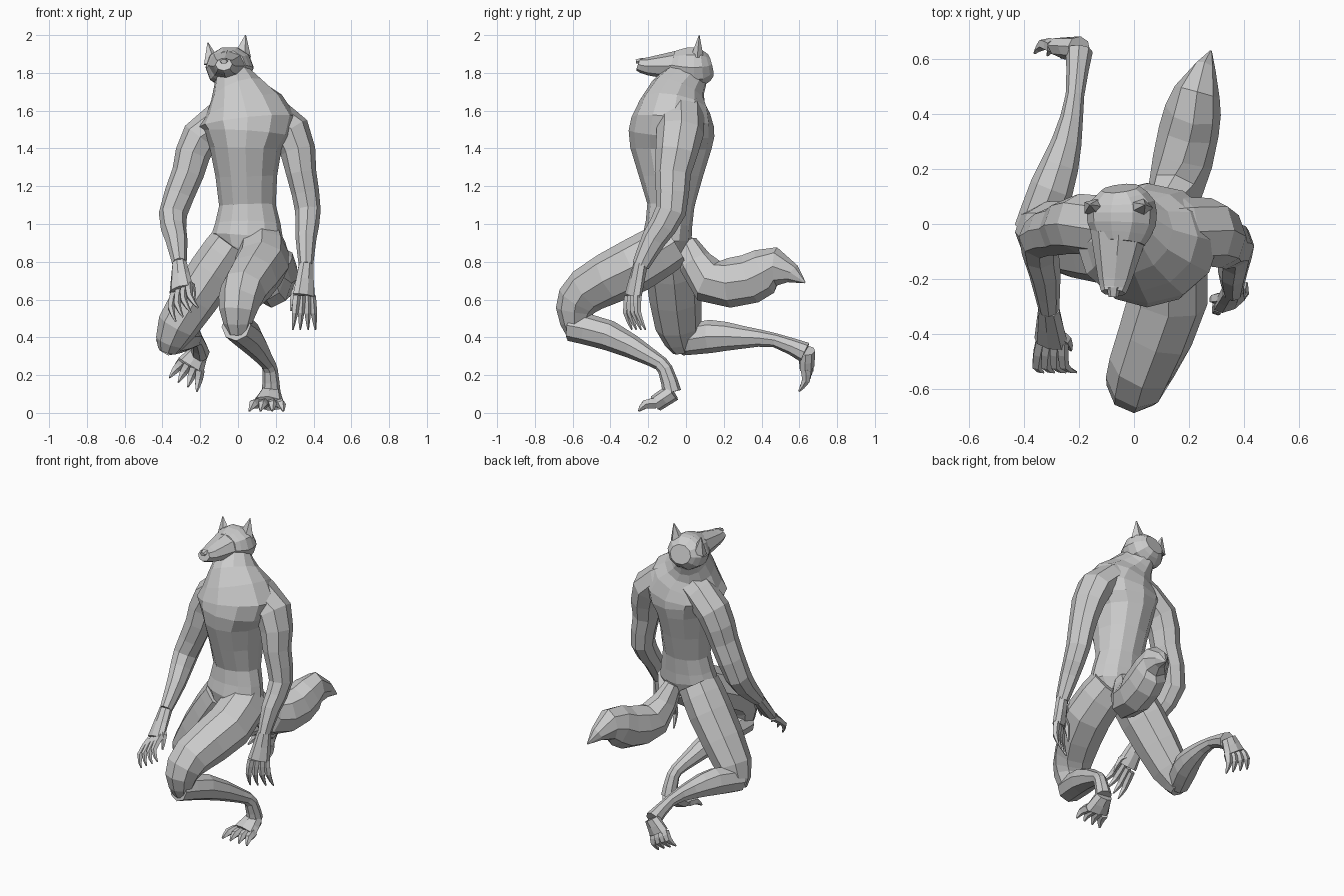
import bpy
import bmesh
import math
from mathutils import Vector

default_cube = bpy.data.objects.get("Cube")
if default_cube:
    bpy.data.objects.remove(default_cube, do_unlink=True)

# One plain grey for the whole figure
fur = bpy.data.materials.new("plain_grey")
fur.use_nodes = True
grey = (.6, .6, .6, 1)
fur.diffuse_color = grey
fur.node_tree.nodes["Principled BSDF"].inputs["Base Color"].default_value = grey


def refine(stations):
    """Add a smoothly interpolated station between each neighbouring pair."""
    padded = [stations[0], *stations, stations[-1]]
    result = []
    for before, start, end, after in zip(padded, padded[1:], padded[2:], padded[3:]):
        total = start + end
        result += [start, total / 2 + (total - before - after) / 16]
    return result + [stations[-1]]


def path_direction(points, index):
    """Average the directions of the path segments that meet at a point."""
    direction = Vector()
    for start, end in zip(points, points[1:]):
        if points[index] in (start, end):
            direction += (end - start).normalized()
    return direction.normalized()


def skin(name, stations, flat=1, sides=8, side=(1, 0, 0)):
    """Skin rings along a path; a station is x, y, z, half width, half depth.
    Where the half depth is left out it is the half width times flat."""
    stations = refine([Vector((*s, s[3] * flat)[:5]) for s in stations])
    points = [Vector(s[:3]) for s in stations]
    mesh = bmesh.new()
    rings = []
    for index, station in enumerate(stations):
        tangent = path_direction(points, index)
        across = Vector(side)
        across = (across - tangent * across.dot(tangent)).normalized()
        deep = tangent.cross(across)
        ring = []
        for corner in range(sides):
            angle = math.tau * corner / sides
            offset = (across * math.cos(angle) * station[3]
                      + deep * math.sin(angle) * station[4])
            ring.append(mesh.verts.new(points[index] + offset))
        rings.append(ring)
    for lower, upper in zip(rings, rings[1:]):
        for corner in range(sides):
            following = (corner + 1) % sides
            mesh.faces.new((lower[corner], lower[following],
                            upper[following], upper[corner]))
    mesh.faces.new(rings[0])
    mesh.faces.new(rings[-1])
    bmesh.ops.recalc_face_normals(mesh, faces=mesh.faces[:])
    data = bpy.data.meshes.new(name)
    mesh.to_mesh(data)
    mesh.free()
    data.materials.append(fur)
    bpy.context.collection.objects.link(bpy.data.objects.new(name, data))


def digit(name, root, tip, bend, radius):
    """A bent, pointed finger or toe."""
    knuckle = root.lerp(tip, .5) + bend
    skin(name, [(*root, radius), (*knuckle, radius * .85), (*tip, radius * .2)],
         sides=5)


def paw(name, digit_name, base, ball, tip, spread, bend):
    """A flat palm or sole with a fan of four digits."""
    base, ball, tip, spread, bend = map(Vector, (base, ball, tip, spread, bend))
    size = spread.length
    skin(name, [(*base, size * .7, size * .65), (*ball, size * 1.15, size * .6)],
         side=spread)
    for number, place in enumerate((-1, -.35, .35, 1), start=1):
        digit(f"{digit_name}_{number}", ball + spread * place * .8,
              tip + spread * place * 1.2, bend, size * .38)


# Trunk from pelvis to neck
skin("torso", [
    (.03, -.1, .83, .1, .1),
    (.05, -.1, .93, .19, .13),
    (.05, -.08, 1.1, .15, .125),
    (.04, -.08, 1.4, .19, .215),
    (.05, -.07, 1.54, .26, .22),
    (0, -.04, 1.7, .15, .15),
    (-.04, .03, 1.8, .08, .1)], sides=12)

# Head, muzzle and nose
skin("head", [
    (-.05, .13, 1.84, .07),
    (-.045, .08, 1.83, .12),
    (-.045, 0, 1.83, .125),
    (-.05, -.07, 1.84, .09)], flat=.88, sides=10)
skin("muzzle", [
    (-.055, -.03, 1.84, .105),
    (-.07, -.2, 1.835, .062),
    (-.075, -.25, 1.845, .045)], flat=.78)
skin("nose", [
    (-.075, -.23, 1.865, .025),
    (-.075, -.265, 1.86, .018)], flat=.7, sides=6)

# Ears on a slightly tilted head
for s, label in ((-1, "right"), (1, "left")):
    middle = -.06
    tilt = .02 * s
    skin(label + "_ear", [
        (middle + .08 * s, .06, 1.87 + tilt, .05),
        (middle + .1 * s, .07, 1.98 + tilt, .003)], flat=.7, sides=5)

# Tail
skin("tail", [
    (.09, 0, .9, .05),
    (.15, .12, .7, .1),
    (.2, .34, .71, .11),
    (.23, .48, .775, .085),
    (.28, .63, .69, .004)], flat=1.2)

# Left arm hangs at the side
skin("left_arm", [
    (.08, -.03, 1.63, .1),
    (.28, -.03, 1.49, .105),
    (.335, -.07, 1.27, .08),
    (.37, -.08, 1.07, .068),
    (.36, -.17, .92, .055),
    (.36, -.24, .78, .038)], flat=1.2)
left_palm, left_knuckles = Vector((.36, -.24, .79)), Vector((.35, -.28, .62))
paw("left_palm", "left_finger", left_palm, left_knuckles,
    (.35, -.25, .44), (.05, .03, 0), (0, -.02, 0))
digit("left_thumb", left_palm.lerp(left_knuckles, .6), Vector((.28, -.28, .54)),
      Vector((-.02, 0, .02)), .025)

# Right arm reaches forward
skin("right_arm", [
    (0, -.02, 1.61, .1),
    (-.2, 0, 1.46, .1),
    (-.265, -.02, 1.27, .085),
    (-.345, -.05, 1.05, .075),
    (-.325, -.18, .91, .058),
    (-.31, -.31, .79, .038)], flat=1.1)
right_palm, right_knuckles = Vector((-.31, -.31, .79)), Vector((-.3, -.43, .65))
paw("right_palm", "right_finger", right_palm, right_knuckles,
    (-.27, -.54, .52), (.05, 0, .03), (-.02, -.03, 0))
digit("right_thumb", right_palm.lerp(right_knuckles, .6), Vector((-.23, -.46, .6)),
      Vector((.02, 0, .02)), .025)

# Left leg, knee raised in front
skin("left_thigh", [
    (.12, -.07, .9, .13),
    (.125, -.27, .78, .145),
    (.03, -.52, .65, .125),
    (0, -.59, .54, .1),
    (0, -.58, .42, .055)])
skin("left_shin", [
    (-.01, -.61, .46, .08),
    (.05, -.41, .41, .08),
    (.14, -.18, .29, .045),
    (.17, -.11, .23, .04),
    (.175, -.075, .11, .05)])
paw("left_foot", "left_toe", (.175, -.07, .11), (.16, -.16, .05),
    (.15, -.25, .01), (.075, 0, 0), (0, -.01, .015))

# Right leg, kneeling with the shin behind
skin("right_thigh", [
    (-.03, -.09, .9, .12),
    (-.13, -.07, .75, .13),
    (-.32, -.04, .46, .11),
    (-.37, -.01, .33, .055)], flat=1.12)
skin("right_shin", [
    (-.37, -.03, .38, .07),
    (-.3, .13, .405, .08),
    (-.245, .3, .4, .055),
    (-.215, .47, .385, .034),
    (-.2, .63, .32, .05)], flat=1.1)
paw("right_foot", "right_toe", (-.2, .64, .33), (-.25, .64, .25),
    (-.29, .61, .15), (-.06, .01, .03), (0, .02, 0))
